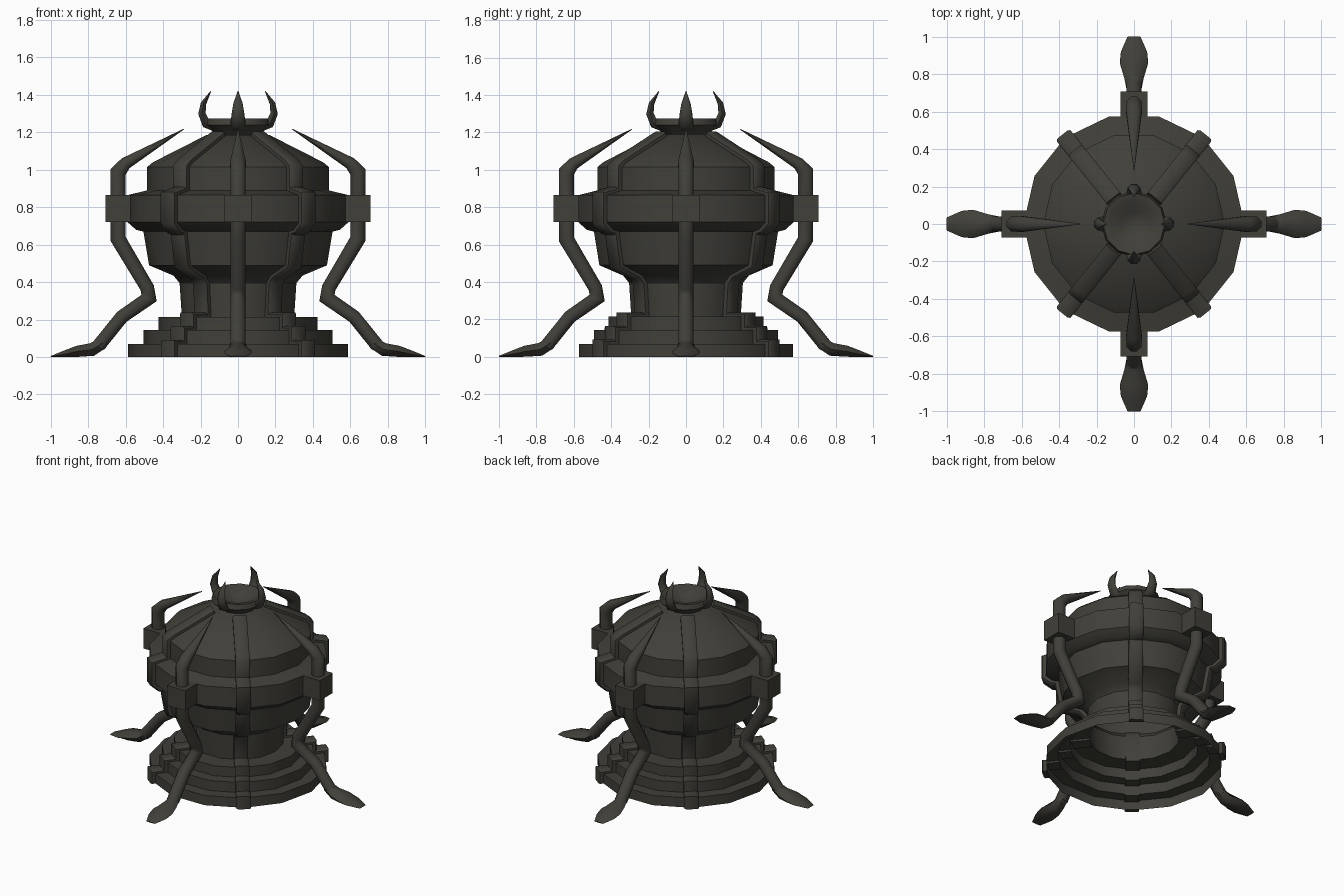
import bpy, bmesh, math
from mathutils import Vector

if "Cube" in bpy.data.objects:
    bpy.data.objects.remove(bpy.data.objects["Cube"])

iron = bpy.data.materials.new("dark iron")
iron.diffuse_color = (0.052, 0.050, 0.041, 1)
iron.use_nodes = True
iron.node_tree.nodes["Principled BSDF"].inputs["Base Color"].default_value = iron.diffuse_color


def finish(name, bm, angle=35):
    bmesh.ops.remove_doubles(bm, verts=bm.verts, dist=0.0005)
    bmesh.ops.recalc_face_normals(bm, faces=bm.faces)
    me = bpy.data.meshes.new(name)
    bm.to_mesh(me)
    bm.free()
    ob = bpy.data.objects.new(name, me)
    bpy.context.collection.objects.link(ob)
    me.materials.append(iron)
    bpy.ops.object.select_all(action='DESELECT')
    ob.select_set(True)
    bpy.context.view_layer.objects.active = ob
    bpy.ops.object.shade_smooth_by_angle(angle=math.radians(angle))
    return ob


def lathe(name, profile, sides):
    bm = bmesh.new()
    rings = [[bm.verts.new((r * math.cos(2 * math.pi * i / sides),
                            r * math.sin(2 * math.pi * i / sides), z))
              for i in range(sides)] for r, z in profile]
    for a, b in zip(rings, rings[1:]):
        for i in range(sides):
            j = (i + 1) % sides
            bm.faces.new((a[i], a[j], b[j], b[i]))
    return finish(name, bm)


def loft(name, path, section, angle):
    """Sweep a section along (radius, z, half width, half depth) points, mitred,
    in the vertical plane at the given angle."""
    bm = bmesh.new()
    out = Vector((math.cos(angle), math.sin(angle), 0))
    side = Vector((-math.sin(angle), math.cos(angle), 0))
    pts = [Vector(p[:2]) for p in path]
    rings = []
    for k, (r, z, w, d) in enumerate(path):
        t0 = (pts[k] - pts[max(k - 1, 0)])
        t1 = (pts[min(k + 1, len(pts) - 1)] - pts[k])
        t0 = t0.normalized() if t0.length else t1.normalized()
        t1 = t1.normalized() if t1.length else t0
        t = (t0 + t1).normalized()
        n = Vector((t.y, -t.x)) / max(t.dot(t1), 0.6)
        ring = []
        for u, v in section:
            p = pts[k] + n * (v * d)
            ring.append(bm.verts.new(out * p.x + side * (u * w) + Vector((0, 0, max(p.y, 0)))))
        rings.append(ring)
    m = len(section)
    for a, b in zip(rings, rings[1:]):
        for i in range(m):
            j = (i + 1) % m
            bm.faces.new((a[i], a[j], b[j], b[i]))
    bm.faces.new(rings[0])
    bm.faces.new(rings[-1])
    return finish(name, bm, 50)


# Urn body with stepped base, open underneath
body = [(0.588, 0), (0.588, 0.07), (0.505, 0.07), (0.505, 0.143), (0.425, 0.143),
        (0.425, 0.215), (0.30, 0.215), (0.312, 0.395), (0.345, 0.435), (0.475, 0.49),
        (0.505, 0.67), (0.545, 0.68), (0.59, 0.72), (0.59, 0.865), (0.485, 0.89),
        (0.485, 1.015), (0.455, 1.04), (0.17, 1.185), (0.0, 1.19)]
lathe("urn_body", body, 14)

# Bowl finial on the lid
lathe("finial_bowl", [(0.115, 1.16), (0.115, 1.185), (0.14, 1.21), (0.175, 1.24), (0.165, 1.275),
                      (0.13, 1.27), (0.07, 1.225), (0.0, 1.21)], 12)

octagon = [(math.cos(math.radians(22.5 + 45 * i)) / 0.924,
            math.sin(math.radians(22.5 + 45 * i)) / 0.924) for i in range(8)]
hexagon = [(math.cos(math.radians(60 * i)), math.sin(math.radians(60 * i))) for i in range(6)]
strap = [(1, -0.6), (1, 0.6), (0.75, 1), (-0.75, 1), (-1, 0.6), (-1, -0.6)]

# Straps over the body, along four of its corner lines
rib_angle = 2 * math.pi * 2 / 14
for i, a in enumerate((rib_angle, math.pi - rib_angle, math.pi + rib_angle, -rib_angle)):
    loft("strap_%d" % i, [(r, z, 0.047, 0.022) for r, z in body[:-1]], strap, a)

leg = [(0.29, 1.217, 0.002, 0.002), (0.60, 1.035, 0.042, 0.033), (0.64, 0.99, 0.04, 0.04),
       (0.64, 0.63, 0.04, 0.04), (0.485, 0.37, 0.04, 0.037), (0.475, 0.315, 0.04, 0.037),
       (0.62, 0.215, 0.04, 0.036), (0.745, 0.06, 0.04, 0.036)]
foot = [(0.72, 0.075, 0.04, 0.035), (0.78, 0.04, 0.052, 0.04), (0.86, 0.03, 0.076, 0.034),
        (0.92, 0.016, 0.07, 0.024), (1.0, 0.002, 0.035, 0.004)]
horn = [(0.12, 1.225, 0.04, 0.025), (0.17, 1.245, 0.04, 0.025), (0.193, 1.30, 0.034, 0.022),
        (0.184, 1.355, 0.025, 0.017), (0.145, 1.42, 0.002, 0.002)]

for i in range(4):
    a = i * math.pi / 2
    # Bent leg with inward spike, foot and horn
    loft("leg_%d" % i, leg, octagon, a)
    loft("foot_%d" % i, foot, hexagon, a)
    loft("horn_%d" % i, horn, hexagon, a)
    # Square collar joining leg and band
    loft("collar_%d" % i, [(0.635, 0.72, 0.073, 0.073), (0.635, 0.865, 0.073, 0.073)],
         [(1, 1), (-1, 1), (-1, -1), (1, -1)], a)
